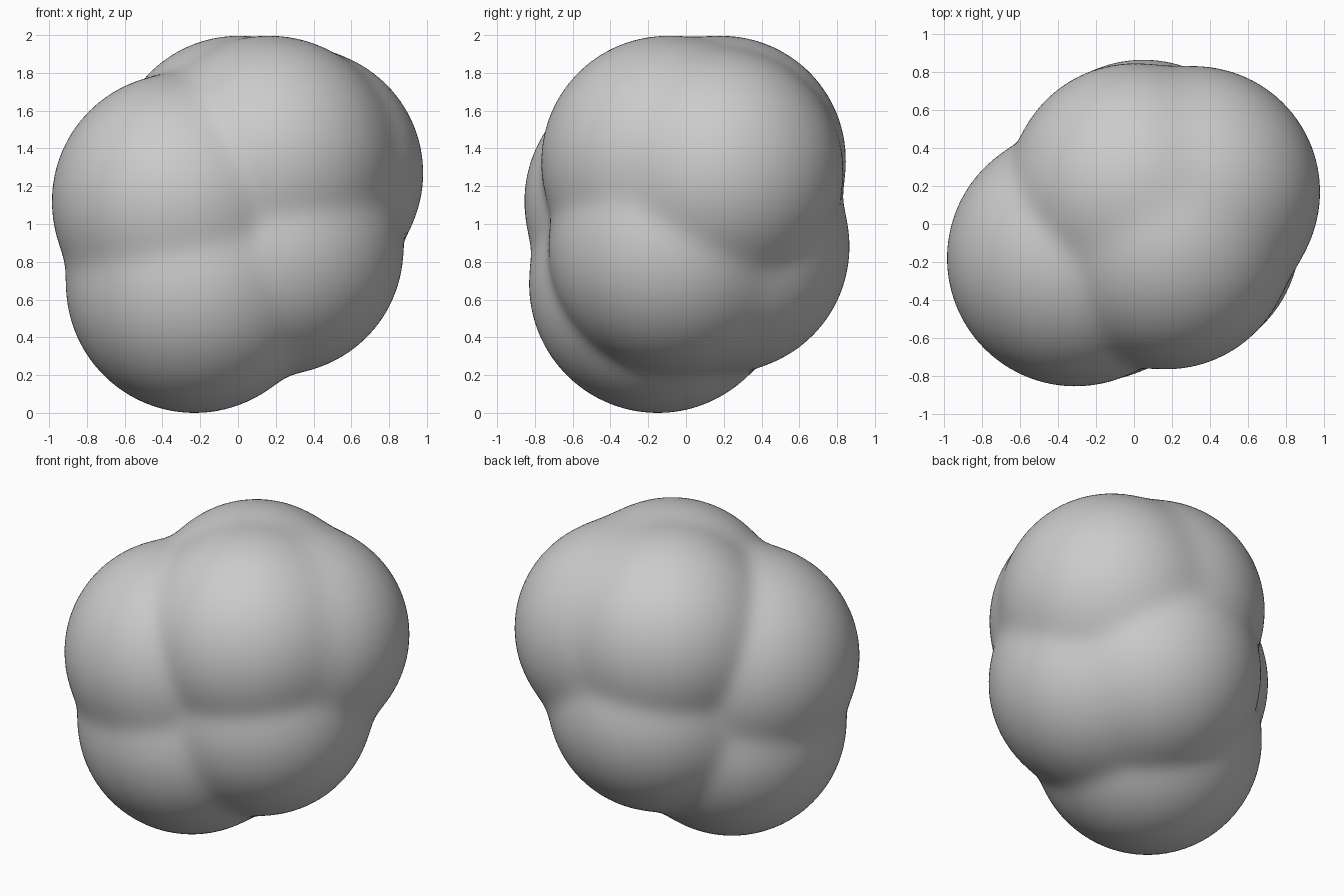
import bpy, bmesh, math
from mathutils import Vector

if "Cube" in bpy.data.objects:
    bpy.data.objects.remove(bpy.data.objects["Cube"])

# Overlapping lobes of the cluster: centre and radius
LOBES = [
    (Vector((-0.31, -0.18, 1.12)), 0.675),  # left front
    (Vector((-0.23, -0.15, 0.68)), 0.68),   # bottom
    (Vector((0.17, -0.10, 1.33)), 0.665),   # top front
    (Vector((0.32, 0.17, 1.27)), 0.66),     # right
    (Vector((0.00, 0.19, 1.34)), 0.655),    # top back
    (Vector((0.05, 0.20, 0.88)), 0.665),    # lower back
    (Vector((0.21, -0.06, 0.87)), 0.665),   # lower right front
]
BLEND = 0.025                               # softness of the creases
CENTRE = Vector((0, 0, 1))


def distance(p):
    """Smoothly blended distance from p to the union of the lobes."""
    d = [(p - c).length - r for c, r in LOBES]
    low = min(d)
    return low - BLEND * math.log(sum(math.exp((low - v) / BLEND) for v in d))


def surface_point(direction):
    """Where a ray from the middle leaves the blended cluster."""
    lo, hi = 0.2, 1.6
    for _ in range(16):
        mid = (lo + hi) / 2
        if distance(CENTRE + direction * mid) < 0:
            lo = mid
        else:
            hi = mid
    return CENTRE + direction * lo


# Cluster body: a fine sphere pushed out to the blended surface
bm = bmesh.new()
bmesh.ops.create_icosphere(bm, subdivisions=6, radius=1)
for v in bm.verts:
    v.co = surface_point(v.co.normalized())
for f in bm.faces:
    f.smooth = True
mesh = bpy.data.meshes.new("lobed_cluster")
bm.to_mesh(mesh)
bm.free()

grey = bpy.data.materials.new("grey")
grey.diffuse_color = (0.6, 0.6, 0.6, 1)
grey.use_nodes = True
grey.node_tree.nodes["Principled BSDF"].inputs["Base Color"].default_value = grey.diffuse_color
mesh.materials.append(grey)
body = bpy.data.objects.new("lobed_cluster", mesh)
bpy.context.collection.objects.link(body)
